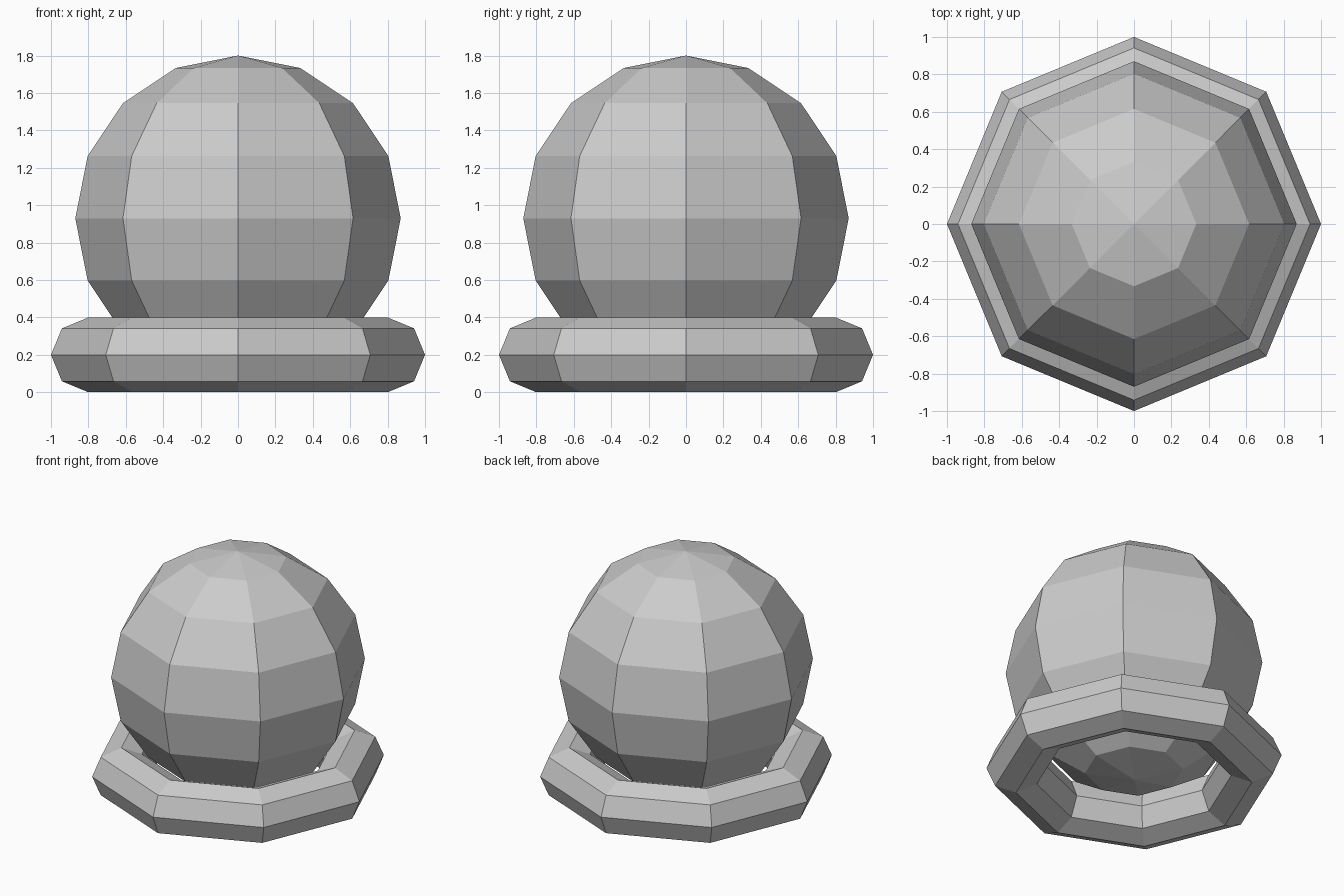
import bpy

if "Cube" in bpy.data.objects:
    bpy.data.objects.remove(bpy.data.objects["Cube"])

# Low-poly ball: 8 segments, 8 rings
bpy.ops.mesh.primitive_uv_sphere_add(segments=8, ring_count=8, radius=0.87,
                                     location=(0, 0, 0.93))
bpy.context.object.name = "ball"
bpy.ops.object.shade_flat()

# Octagonal ring base with an octagonal cross-section
bpy.ops.mesh.primitive_torus_add(major_segments=8, minor_segments=8,
                                 major_radius=0.8, minor_radius=0.2,
                                 location=(0, 0, 0.2))
bpy.context.object.name = "ring_base"
bpy.ops.object.shade_flat()
